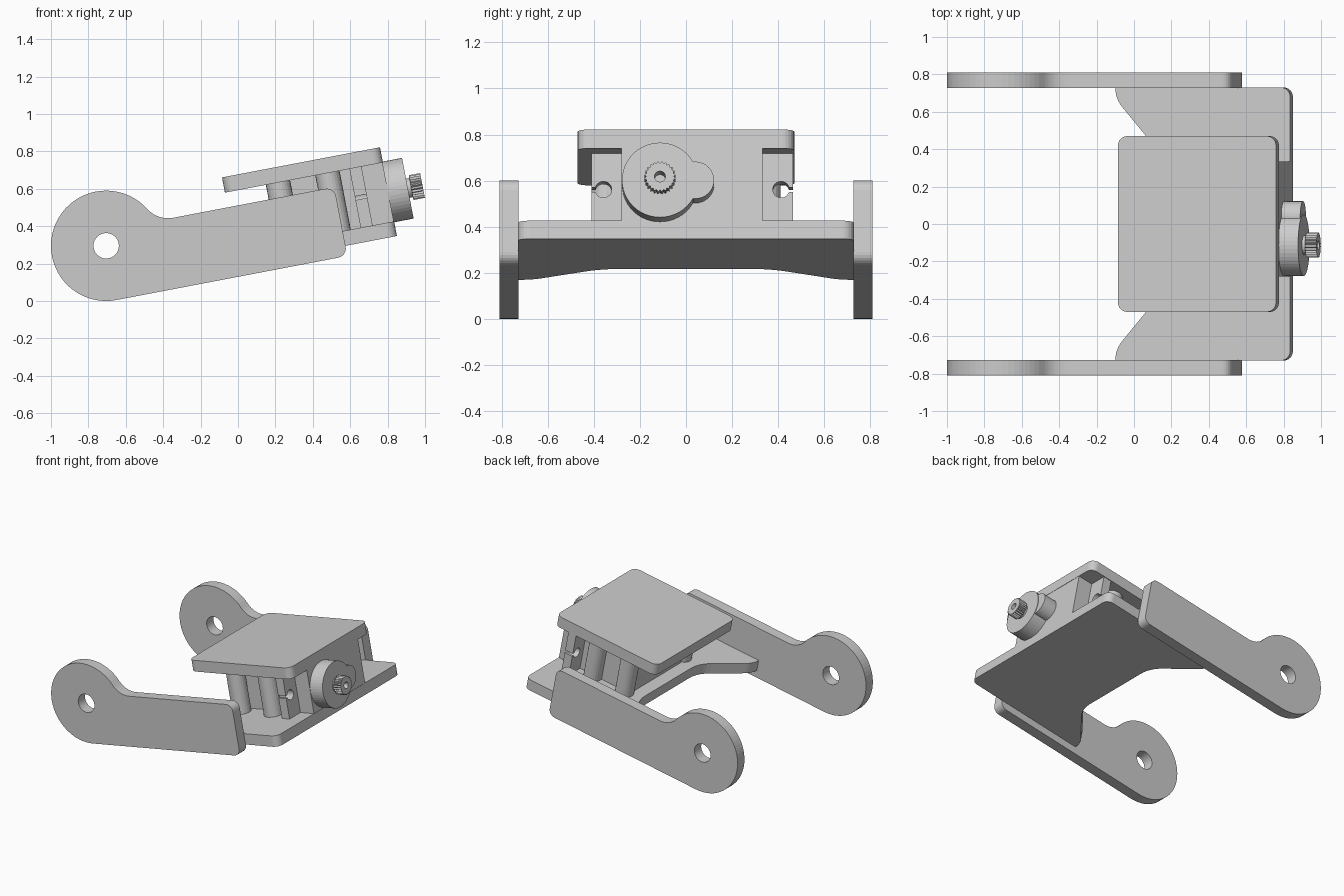
import bpy, bmesh
from math import pi, sin, cos, tan, atan2, radians
from mathutils import Matrix, Vector

if "Cube" in bpy.data.objects:
    bpy.data.objects.remove(bpy.data.objects["Cube"])

# Whole assembly is tilted about the pivot hole of the arms
TILT = Matrix.Translation((-0.705, 0, 0.295)) @ Matrix.Rotation(-radians(10.8), 4, 'Y')
FLAT = Matrix.Identity(4)                                  # profile (u, y), depth along v
SIDE = Matrix(((1, 0, 0, 0), (0, 0, -1, 0), (0, 1, 0, 0), (0, 0, 0, 1)))   # profile (u, v), depth -y
END = Matrix(((0, 0, 1, 0), (1, 0, 0, 0), (0, 1, 0, 0), (0, 0, 0, 1)))     # profile (y, v), depth u


def arc(cx, cy, r, a0, a1, n):
    return [(cx + r * cos(a0 + (a1 - a0) * i / n), cy + r * sin(a0 + (a1 - a0) * i / n))
            for i in range(n + 1)]


def circle(cx, cy, r, n=32):
    return arc(cx, cy, r, 0, 2 * pi, n)[:-1]


def rounded(corners, n=6):
    """Polygon of (x, y, radius) corners with filleted corners."""
    out = []
    for i, (x, y, r) in enumerate(corners):
        p = Vector((x, y))
        if r == 0:
            out.append((x, y))
            continue
        a = (Vector(corners[i - 1][:2]) - p).normalized()
        b = (Vector(corners[(i + 1) % len(corners)][:2]) - p).normalized()
        half = a.angle(b) / 2
        c = p + (a + b).normalized() * r / sin(half)
        s = p + a * r / tan(half) - c
        e = p + b * r / tan(half) - c
        a0, a1 = atan2(s.y, s.x), atan2(e.y, e.x)
        d = (a1 - a0 + pi) % (2 * pi) - pi
        out += arc(c.x, c.y, r, a0, a0 + d, n)
    return out


def rect(x0, x1, y0, y1, r=0):
    return rounded([(x0, y0, r), (x1, y0, r), (x1, y1, r), (x0, y1, r)])


def plate(name, loops, lo, hi, axes):
    """Extrude an outline (plus hole outlines) from depth lo to hi."""
    cu = bpy.data.curves.new(name, 'CURVE')
    cu.dimensions, cu.fill_mode = '2D', 'BOTH'
    cu.extrude = (hi - lo) / 2
    for pts in loops:
        sp = cu.splines.new('POLY')
        sp.points.add(len(pts) - 1)
        for q, (x, y) in zip(sp.points, pts):
            q.co = (x, y, 0, 1)
        sp.use_cyclic_u = True
    tmp = bpy.data.objects.new(name + "_outline", cu)
    bpy.context.collection.objects.link(tmp)
    me = bpy.data.meshes.new_from_object(tmp.evaluated_get(bpy.context.evaluated_depsgraph_get()))
    bpy.data.objects.remove(tmp)
    bm = bmesh.new()
    bm.from_mesh(me)
    bmesh.ops.remove_doubles(bm, verts=bm.verts, dist=1e-5)
    bm.transform(TILT @ axes @ Matrix.Translation((0, 0, (lo + hi) / 2)))
    bmesh.ops.recalc_face_normals(bm, faces=bm.faces)
    bm.to_mesh(me)
    bm.free()
    for f in me.polygons:
        f.use_smooth = False
    me.name = name
    ob = bpy.data.objects.new(name, me)
    bpy.context.collection.objects.link(ob)
    return ob


# Side arms: round eye with pivot hole, blended into a straight bar
t = atan2(0.23, 0.381)
arm = arc(0, 0, 0.295, t, 1.5 * pi, 40)
arm += rounded([(0.5, -0.295, 0), (1.257, -0.295, 0.05), (1.257, 0.08, 0.05), (0.5, 0.08, 0)])
arm += arc(0.381, 0.23, 0.15, -pi / 2, t - pi, 10)[:-1]
for name, lo in (("front_arm", 0.728), ("back_arm", -0.81)):
    plate(name, [arm, circle(0, 0, 0.068)], lo, lo + 0.082, SIDE)

# Lower plate with the scooped inner edge
half = [(1.537, 0.73, 0.05), (0.586, 0.73, 0), (0.586, 0.67, 0.15), (0.84, 0.365, 0.25)]
plate("lower_plate", [rounded(half + [(x, -y, r) for x, y, r in reversed(half)])],
      -0.24, -0.16, FLAT)

# Upper plate
plate("upper_plate", [rect(0.677, 1.537, -0.47, 0.47, 0.05)], 0.16, 0.243, FLAT)

# Spacer posts between the plates
for end, u in (("inner", 0.966), ("outer", 1.235)):
    for side, y in (("front", -0.345), ("back", 0.345)):
        plate(f"{end}_{side}_post", [circle(u, y, 0.066, 24)], -0.165, 0.165, FLAT)

# Motor body
plate("motor_body", [rect(-0.28, 0.333, -0.162, 0.162)], 0.93, 1.535, END)

# Mounting flange with keyhole slots at both ends
edge, hole = 0.4375, 0.3855
key = [(edge, -0.16), (edge, -0.01)] + arc(hole, 0, 0.036, -0.28, 0.28 - 2 * pi, 24)
key += [(edge, 0.01), (edge, 0.16)]
flange = [(0.027 + s * x, s * y) for s in (1, -1) for x, y in key]
plate("mounting_flange", [flange], 1.355, 1.42, END)

# Gear housing: large drum and small side lobe
plate("gear_housing", [circle(-0.113, 0, 0.165, 48)], 1.53, 1.642, END)
plate("gear_housing_lobe", [circle(0.04, 0, 0.082)], 1.53, 1.638, END)

# Output shaft: neck and toothed spline with screw hole
plate("shaft_neck", [circle(-0.113, 0, 0.052), circle(-0.113, 0, 0.024, 16)], 1.635, 1.67, END)
teeth = []
for i in range(48):
    r = 0.068 if i % 2 else 0.059
    teeth.append((-0.113 + r * cos(i * pi / 24), r * sin(i * pi / 24)))
plate("shaft_spline", [teeth, circle(-0.113, 0, 0.024, 16)], 1.66, 1.722, END)
